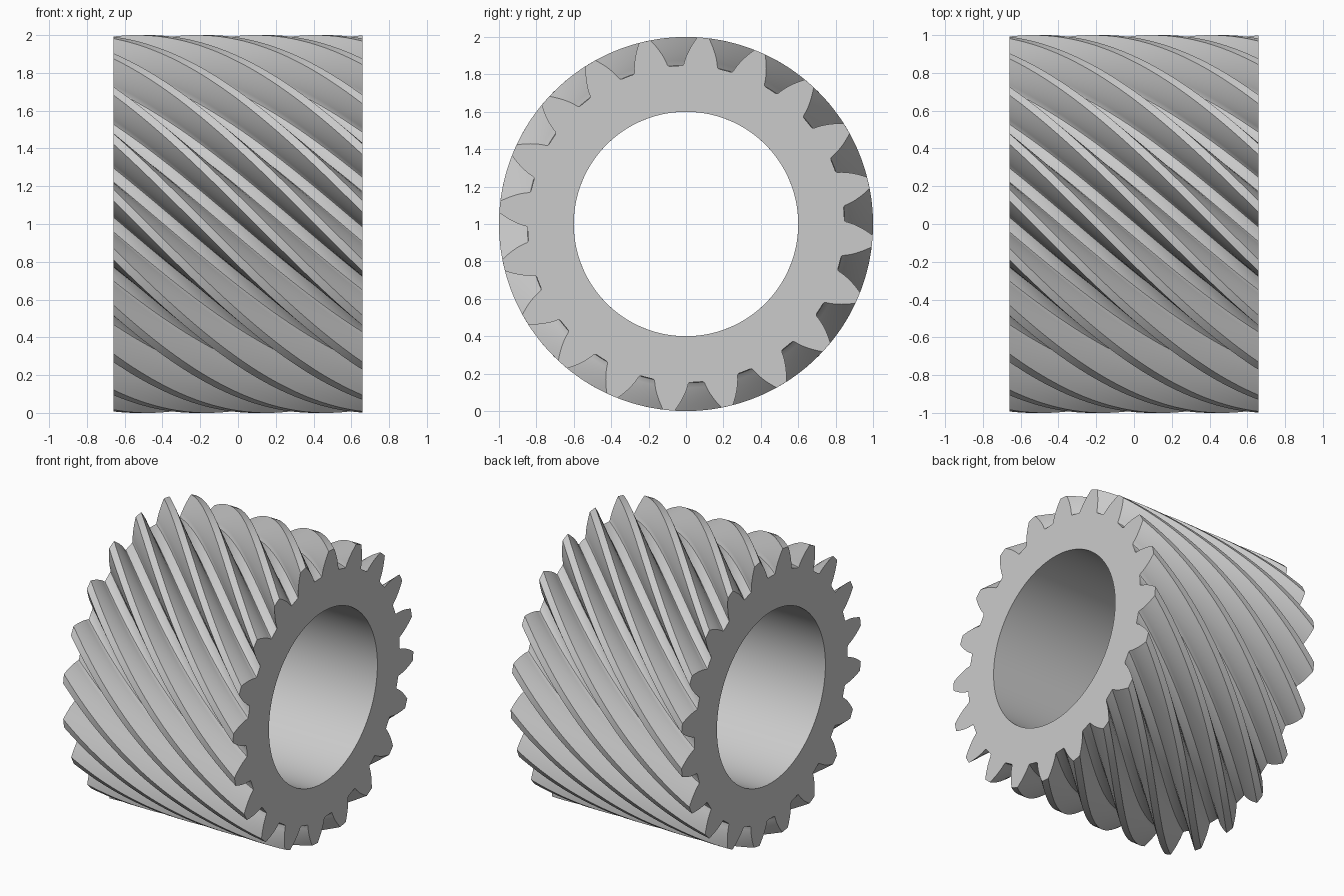
import bpy, bmesh
from math import sin, cos, tan, acos, radians, pi

cube = bpy.data.objects.get("Cube")
if cube:
    bpy.data.objects.remove(cube, do_unlink=True)

TEETH = 20
LENGTH = 1.32
TWIST = radians(75.6)
END_PHASE = radians(12.75)      # tooth direction at the +x end
TIP, PITCH, ROOT, BORE = 1.0, 0.934, 0.847, 0.6
BASE = PITCH * cos(radians(27.2))
HALF_TOOTH = radians(4.1)       # half tooth angle on the pitch circle
SLICES = 48


def involute(r):
    a = acos(BASE / r)
    return tan(a) - a


def tooth_profile():
    """One tooth as (radius, angle) points, from root centre to root centre."""
    steps = 8
    flank = []
    for i in range(steps):
        r = TIP + (0.855 - TIP) * i / (steps - 1)
        flank.append((r, HALF_TOOTH + involute(PITCH) - involute(r)))
    # small rounding into the root
    flank += [(0.849, radians(6.4)), (ROOT, radians(6.9))]
    rising = [(r, -a) for r, a in reversed(flank)]
    return [(ROOT, -pi / TEETH)] + rising + [(TIP, 0)] + flank


# Outer outline of the whole gear and an evenly spaced bore outline
tooth = tooth_profile()
outer = [(r, a + 2 * pi * k / TEETH) for k in range(TEETH) for r, a in tooth]
count = len(outer)
inner = [(BORE, 2 * pi * i / count - pi / TEETH) for i in range(count)]

bm = bmesh.new()


def add_ring(points, t):
    """Place an outline across the axis, turned along the helix."""
    turn = TWIST * (t - 1) + END_PHASE
    return [bm.verts.new((LENGTH * (t - 0.5), r * cos(a + turn), 1 + r * sin(a + turn)))
            for r, a in points]


def bridge(ring_a, ring_b):
    for i in range(count):
        j = (i + 1) % count
        bm.faces.new((ring_a[i], ring_a[j], ring_b[j], ring_b[i]))


# Helical teeth, bore wall and the two flat ends
outer_rings = [add_ring(outer, s / SLICES) for s in range(SLICES + 1)]
inner_rings = [add_ring(inner, s / SLICES) for s in range(SLICES + 1)]
for rings in (outer_rings, inner_rings):
    for a, b in zip(rings, rings[1:]):
        bridge(a, b)
for end in (0, -1):
    bridge(outer_rings[end], inner_rings[end])
bmesh.ops.recalc_face_normals(bm, faces=bm.faces[:])

mesh = bpy.data.meshes.new("helical_gear")
bm.to_mesh(mesh)
bm.free()
gear = bpy.data.objects.new("helical_gear", mesh)
bpy.context.collection.objects.link(gear)

# Plain grey metal
grey = bpy.data.materials.new("light_grey")
grey.use_nodes = True
colour = (0.6, 0.6, 0.6, 1)
grey.diffuse_color = colour
grey.node_tree.nodes["Principled BSDF"].inputs["Base Color"].default_value = colour
mesh.materials.append(grey)

# Smooth flanks and bore with crisp tooth and end edges
bpy.ops.object.select_all(action='DESELECT')
gear.select_set(True)
bpy.context.view_layer.objects.active = gear
bpy.ops.object.shade_smooth_by_angle(angle=radians(30))
